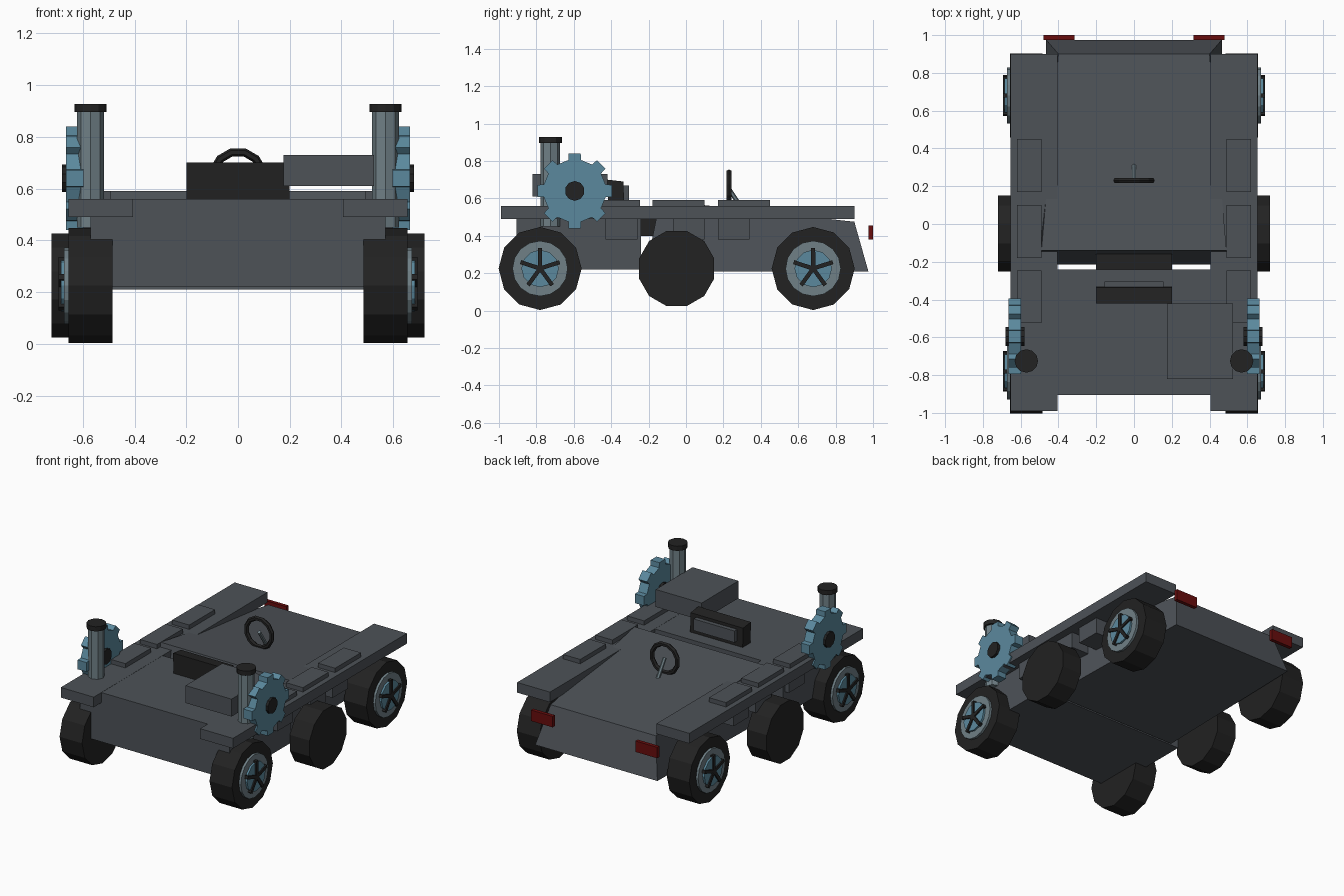
import bpy, bmesh, math
from mathutils import Vector, Matrix

if "Cube" in bpy.data.objects:
    bpy.data.objects.remove(bpy.data.objects["Cube"])


def mat(name, r, g, b):
    m = bpy.data.materials.new(name)
    m.diffuse_color = (r, g, b, 1)
    m.use_nodes = True
    m.node_tree.nodes["Principled BSDF"].inputs["Base Color"].default_value = m.diffuse_color
    return m


GREY = mat("hull_grey", .075, .085, .097)
BLACK = mat("rubber_black", .016, .016, .016)
BLUE = mat("gear_blue", .105, .25, .34)
STEEL = mat("steel", .16, .215, .24)
RED = mat("lamp_red", .14, .004, .004)


def finish(name, bm, m):
    bmesh.ops.recalc_face_normals(bm, faces=bm.faces)
    me = bpy.data.meshes.new(name)
    bm.to_mesh(me)
    bm.free()
    me.materials.append(m)
    ob = bpy.data.objects.new(name, me)
    bpy.context.collection.objects.link(ob)
    return ob


def hexa(name, lo, hi, m):
    """Solid from a bottom and a top loop of matching points."""
    bm = bmesh.new()
    a = [bm.verts.new(p) for p in lo]
    b = [bm.verts.new(p) for p in hi]
    n = len(a)
    bm.faces.new(a)
    bm.faces.new(b)
    for i in range(n):
        j = (i + 1) % n
        bm.faces.new((a[i], a[j], b[j], b[i]))
    return finish(name, bm, m)


def box(name, x, y, z, m):
    loop = [(x[0], y[0]), (x[1], y[0]), (x[1], y[1]), (x[0], y[1])]
    return hexa(name, [(*p, z[0]) for p in loop], [(*p, z[1]) for p in loop], m)


def plate_x(name, pts, x0, x1, m):
    """Extrude a (y, z) outline along x."""
    return hexa(name, [(x0, *p) for p in pts], [(x1, *p) for p in pts], m)


def ngon(cy, cz, r, n, start=math.pi / 2):
    return [(cy + r * math.cos(start + i * math.tau / n),
             cz + r * math.sin(start + i * math.tau / n)) for i in range(n)]


def rod(name, p, q, r, n, m):
    p, q = Vector(p), Vector(q)
    bm = bmesh.new()
    mtx = Matrix.Translation((p + q) / 2) @ (q - p).to_track_quat('Z', 'Y').to_matrix().to_4x4()
    bmesh.ops.create_cone(bm, cap_ends=True, segments=n, radius1=r, radius2=r,
                          depth=(q - p).length, matrix=mtx)
    return finish(name, bm, m)


# front hull block, and rear tub with a sloping deck and raked tail
box("front_hull", (-.57, .57), (-.905, -.24), (.22, .559), GREY)
hexa("rear_tub",
     [(-.49, -.215, .21), (.49, -.215, .21), (.465, .975, .21), (-.465, .975, .21)],
     [(-.49, -.14, .59), (.49, -.14, .59), (.40, .90, .475), (-.40, .90, .475)], GREY)

# engine cover and seat
box("engine_cover", (.175, .525), (-.82, -.42), (.61, .73), GREY)
box("seat_base", (-.2, .2), (-.245, -.15), (.40, .50), BLACK)
hexa("seat_back",
     [(-.2, -.415, .555), (.2, -.415, .555), (.2, -.33, .555), (-.2, -.33, .555)],
     [(-.2, -.42, .70), (.2, -.42, .70), (.2, -.335, .69), (-.2, -.335, .69)], BLACK)
box("seat_pad", (-.155, .155), (-.335, -.305), (.59, .67), GREY)

# steering wheel ring and column
bm = bmesh.new()
rings = []
for i in range(12):
    a = (i + .5) * math.tau / 12
    c = Vector((math.cos(a), 0, math.sin(a)))
    rings.append([bm.verts.new(Vector((0, .23, .645)) + c * (.098 + .016 * math.cos(t))
                               + Vector((0, .016 * math.sin(t), 0)))
                  for t in [k * math.tau / 6 for k in range(6)]])
for i in range(12):
    for k in range(6):
        j, l = (i + 1) % 12, (k + 1) % 6
        bm.faces.new((rings[i][k], rings[j][k], rings[j][l], rings[i][l]))
finish("steering_wheel", bm, BLACK)
rod("steering_column", (0, .23, .65), (0, .31, .53), .012, 6, STEEL)

for s, side in ((-1, "left"), (1, "right")):
    def sx(a, b):
        return tuple(sorted((s * a, s * b)))

    # fender with pads on top and boxes below
    box(f"{side}_fender", sx(.405, .655), (-.99, .90), (.49, .56), GREY)
    for i, y in enumerate((-.525, -.18, .17)):
        box(f"{side}_fender_pad_{i}", sx(.49, .62), (y, y + .28), (.56, .59), GREY)
    for i, y in enumerate((-.43, -.07, .17)):
        box(f"{side}_under_box_{i}", sx(.44, .60), (y, y + .17), (.38, .49), GREY)

    # tail lamp
    box(f"{side}_tail_lamp", sx(.315, .48), (.975, 1.0), (.38, .455), RED)

    # exhaust stack
    rod(f"{side}_stack", (s * .57, -.725, .45), (s * .57, -.725, .90), .052, 8, STEEL)
    rod(f"{side}_stack_cap", (s * .57, -.725, .895), (s * .57, -.725, .927), .062, 12, BLACK)

    # gear with eight square teeth and a hub
    outline = []
    for k in range(8):
        a = k * math.tau / 8
        for r, w in ((.165, -.034), (.2, -.032), (.2, .032), (.165, .034)):
            outline.append((-.595 + r * math.cos(a) - w * math.sin(a),
                            .64 + r * math.sin(a) + w * math.cos(a)))
    plate_x(f"{side}_gear", outline, s * .597, s * .664, BLUE)
    plate_x(f"{side}_gear_hub", ngon(-.595, .64, .053, 10), s * .58, s * .681, BLACK)

    # plain middle wheel
    plate_x(f"{side}_middle_wheel", ngon(-.05, .225, .208, 12, math.pi / 12),
            s * .57, s * .72, BLACK)

    # front and rear wheels with rims and spoked hubs
    for y, end in ((-.78, "front"), (.68, "rear")):
        plate_x(f"{side}_{end}_tyre", ngon(y, .225, .222, 12), s * .485, s * .656, BLACK)
        plate_x(f"{side}_{end}_rim", ngon(y, .225, .148, 16), s * .62, s * .672, STEEL)
        plate_x(f"{side}_{end}_hub", ngon(y, .225, .1, 12), s * .65, s * .685, BLUE)
        star = []
        for k in range(5):
            a = math.pi / 2 + k * math.tau / 5
            for r, w in ((.11, -.011), (.11, .011)):
                star.append((y + r * math.cos(a) - w * math.sin(a),
                             .225 + r * math.sin(a) + w * math.cos(a)))
            b = a + math.pi / 5
            star.append((y + .019 * math.cos(b), .225 + .019 * math.sin(b)))
        plate_x(f"{side}_{end}_spokes", star, s * .67, s * .694, BLACK)
